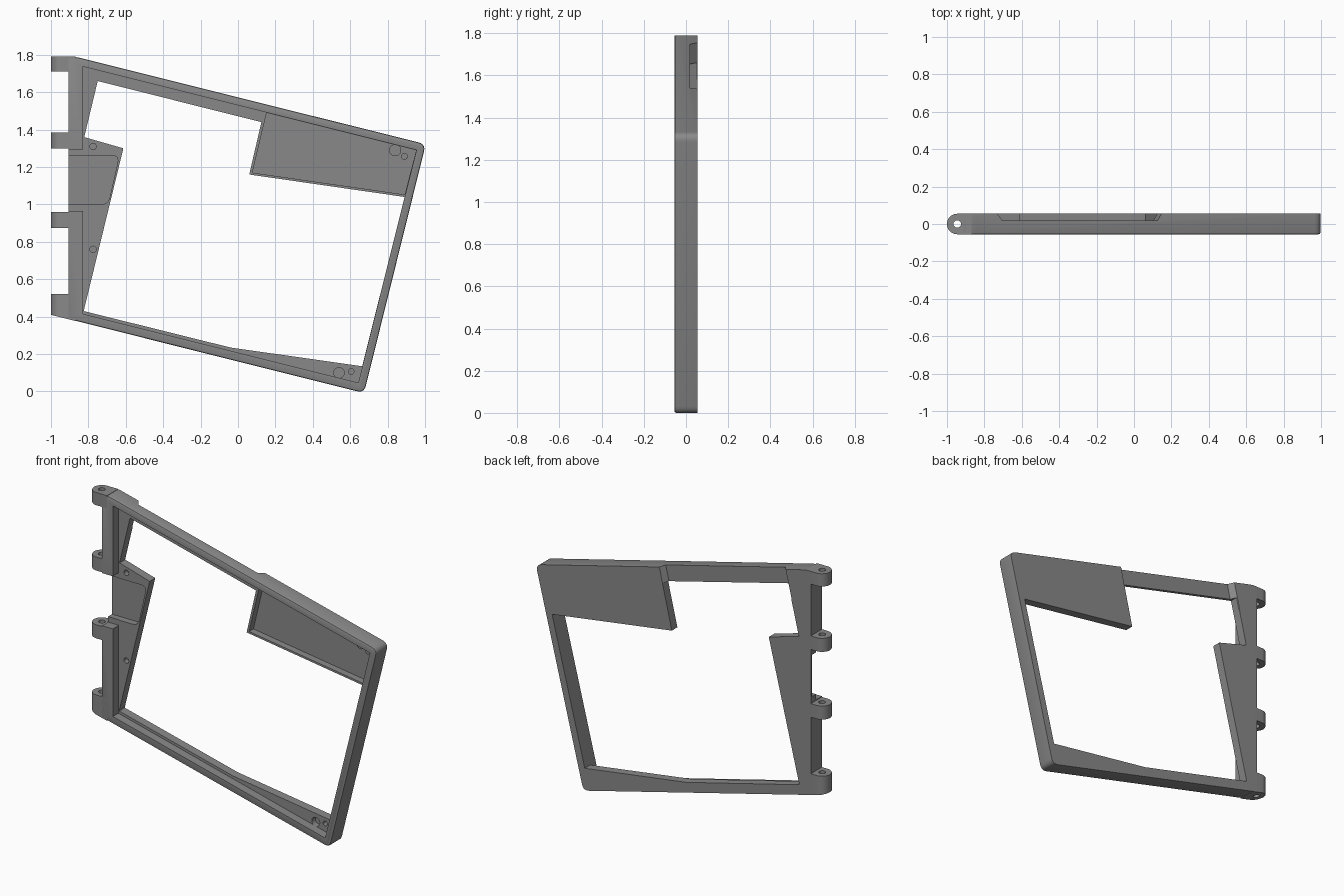
import bpy, bmesh, math
from mathutils import Vector

if "Cube" in bpy.data.objects:
    bpy.data.objects.remove(bpy.data.objects["Cube"])

grey = bpy.data.materials.new("grey plastic")
grey.diffuse_color = (0.25, 0.25, 0.25, 1)
grey.use_nodes = True
grey.node_tree.nodes["Principled BSDF"].inputs["Base Color"].default_value = grey.diffuse_color


def loft(name, a, b):
    """Solid between two matching rings of 3D points."""
    bm = bmesh.new()
    ra, rb = [bm.verts.new(p) for p in a], [bm.verts.new(p) for p in b]
    n = len(ra)
    bm.faces.new(ra)
    bm.faces.new(rb[::-1])
    for i in range(n):
        j = (i + 1) % n
        bm.faces.new((ra[i], rb[i], rb[j], ra[j]))
    bmesh.ops.recalc_face_normals(bm, faces=bm.faces)
    me = bpy.data.meshes.new(name)
    bm.to_mesh(me)
    bm.free()
    me.materials.append(grey)
    ob = bpy.data.objects.new(name, me)
    bpy.context.collection.objects.link(ob)
    return ob


def prism(name, pts, y0, y1):
    return loft(name, [(x, y0, z) for x, z in pts], [(x, y1, z) for x, z in pts])


def circle(cx, cz, r, n=24):
    return [(cx + r * math.cos(2 * math.pi * i / n), cz + r * math.sin(2 * math.pi * i / n)) for i in range(n)]


def rounded(pts, radii, seg=5):
    """Round polygon corners with quadratic arcs."""
    out = []
    for i, (p, r) in enumerate(zip(pts, radii)):
        p = Vector(p)
        if r == 0:
            out.append(tuple(p))
            continue
        a = p + (Vector(pts[i - 1]) - p).normalized() * r
        b = p + (Vector(pts[(i + 1) % len(pts)]) - p).normalized() * r
        for k in range(seg + 1):
            t = k / seg
            out.append(tuple(a * (1 - t) ** 2 + p * 2 * t * (1 - t) + b * t * t))
    return out


def cut(ob, cutter):
    m = ob.modifiers.new("cut", 'BOOLEAN')
    m.operation, m.solver, m.object = 'DIFFERENCE', 'EXACT', cutter
    bpy.context.view_layer.objects.active = ob
    bpy.ops.object.modifier_apply(modifier=m.name)
    bpy.data.objects.remove(cutter)


FRONT, BACK, LEDGE, FLOOR = -0.055, 0.055, 0.0, 0.043

# Frame blank with rounded right corners
outline = rounded([(-0.905, 0.387), (0.674, -0.008), (1.004, 1.322), (-0.87, 1.79), (-0.905, 1.79)],
                  [0, 0.04, 0.04, 0.03, 0])
frame = prism("frame", outline, FRONT, BACK)

# Soften the outer front edge
bm = bmesh.new()
bm.from_mesh(frame.data)
edges = [e for e in bm.edges if all(v.co.y < 0 for v in e.verts) and max(v.co.x for v in e.verts) > -0.9]
bmesh.ops.bevel(bm, geom=edges, offset=0.009, segments=2, affect='EDGES', profile=0.5)
bm.to_mesh(frame.data)
bm.free()

# Front recess inside the rim
cut(frame, prism("recess", [(-0.83, 0.415), (0.643, 0.047), (0.954, 1.291), (-0.83, 1.737)], -0.1, LEDGE))
# Main opening
cut(frame, prism("opening", [(-0.825, 0.43), (-0.04, 0.235), (0.664, 0.135), (0.891, 1.04), (0.06, 1.16),
                             (0.125, 1.44), (-0.75, 1.66), (-0.822, 1.36), (-0.613, 1.30)], -0.1, 0.1))
# Pocket in the corner panel
cut(frame, prism("panel_pocket", [(0.077, 1.17), (0.891, 1.053), (0.953, 1.29), (0.153, 1.49)], -0.03, FLOOR))
# Step at the back of the top bar, with sloped ends
inner = [(-0.745, 1.58), (0.08, 1.34), (0.14, 1.60), (-0.685, 1.83)]
outer = [(-0.773, 1.58), (0.102, 1.34), (0.162, 1.60), (-0.713, 1.83)]
cut(frame, loft("back_step", [(x, 0.02, z) for x, z in inner], [(x, 0.056, z) for x, z in outer]))
# Latch slot and pocket between the middle knuckles
cut(frame, prism("latch_slot", [(-0.95, 0.965), (-0.825, 0.965), (-0.825, 1.295), (-0.95, 1.295)], -0.1, LEDGE + 0.004))
cut(frame, prism("latch_pocket", rounded([(-0.95, 1.0), (-0.694, 1.0), (-0.635, 1.262), (-0.95, 1.262)],
                                         [0, 0.04, 0.04, 0]), -0.1, FLOOR))
# Blind screw holes in the ledges
for x, z, r in [(-0.775, 1.31, 0.017), (-0.775, 0.76, 0.017), (0.54, 0.1, 0.028), (0.605, 0.107, 0.015)]:
    cut(frame, prism("screw_hole", circle(x, z, r), -0.03, 0.035))

# Bosses on the corner panel
for x, z, r in [(0.84, 1.29, 0.032), (0.89, 1.257, 0.018)]:
    prism("panel_boss", circle(x, z, r), 0.015, FLOOR + 0.004)

# Hinge knuckles: round-nosed blocks with a pin hole
AX, R = -0.945, 0.055
nose = [(AX + R * math.cos(a), R * math.sin(a)) for a in
        [math.pi / 2 + math.pi * i / 16 for i in range(17)]]
section = nose + [(-0.87, -R), (-0.87, R)]
for i, (z0, z1) in enumerate([(0.41, 0.52), (0.875, 0.96), (1.30, 1.385), (1.71, 1.79)]):
    slope = -0.25 if i == 0 else 0
    bottom = [(x, y, z0 + slope * (x + 1)) for x, y in section]
    knuckle = loft("hinge_knuckle", bottom, [(x, y, z1) for x, y in section])
    ring = circle(AX, 0, 0.02, 20)
    cut(knuckle, loft("pin_hole", [(x, y, 0.2) for x, y in ring], [(x, y, 2) for x, y in ring]))

# Smooth the rounded parts while keeping edges sharp
for ob in bpy.context.scene.objects:
    bpy.ops.object.select_all(action='DESELECT')
    ob.select_set(True)
    bpy.context.view_layer.objects.active = ob
    bpy.ops.object.shade_smooth_by_angle(angle=math.radians(30))
